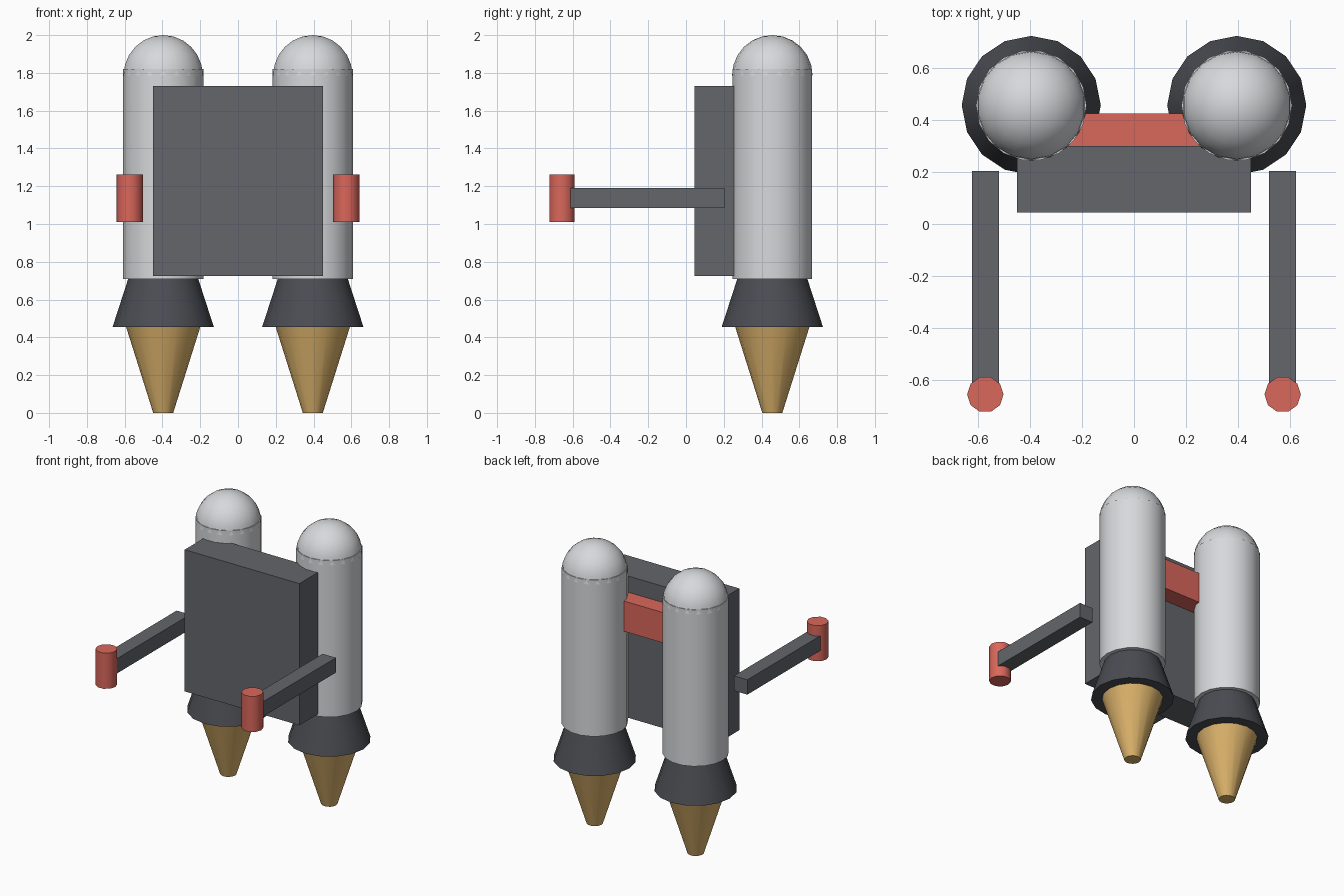
import bpy
import bmesh
from math import radians
from mathutils import Matrix, Vector

default = bpy.data.objects.get("Cube")
if default:
    bpy.data.objects.remove(default, do_unlink=True)


def material(name, rgb):
    mat = bpy.data.materials.new(name)
    mat.use_nodes = True
    color = (*rgb, 1.0)
    mat.diffuse_color = color
    mat.node_tree.nodes["Principled BSDF"].inputs["Base Color"].default_value = color
    return mat


LIGHT = material("light grey", (0.68, 0.69, 0.71))
SLATE = material("slate grey", (0.125, 0.133, 0.147))
DARK = material("dark grey", (0.07, 0.073, 0.085))
RED = material("coral red", (0.70, 0.135, 0.105))
GOLD = material("flame gold", (0.70, 0.44, 0.145))


def finish(name, bm, mat, smooth=False):
    mesh = bpy.data.meshes.new(name)
    bm.to_mesh(mesh)
    bm.free()
    mesh.materials.append(mat)
    obj = bpy.data.objects.new(name, mesh)
    bpy.context.collection.objects.link(obj)
    if smooth:
        bpy.ops.object.select_all(action="DESELECT")
        obj.select_set(True)
        bpy.context.view_layer.objects.active = obj
        bpy.ops.object.shade_smooth_by_angle(angle=radians(40))
    return obj


def box(name, low, high, mat):
    low, high = Vector(low), Vector(high)
    bm = bmesh.new()
    place = Matrix.Translation((low + high) / 2) @ Matrix.Diagonal((*(high - low), 1))
    bmesh.ops.create_cube(bm, size=1, matrix=place)
    return finish(name, bm, mat)


def cone(name, x, y, bottom, top, r_bottom, r_top, sides, mat):
    bm = bmesh.new()
    place = Matrix.Translation((x, y, (bottom + top) / 2)) @ Matrix.Rotation(radians(90), 4, "Z")
    bmesh.ops.create_cone(bm, cap_ends=True, segments=sides, radius1=r_bottom,
                          radius2=r_top, depth=top - bottom, matrix=place)
    return finish(name, bm, mat, True)


def dome(name, x, y, z, radius, mat):
    # upper part of a sphere, open where it sits inside the tank
    bm = bmesh.new()
    bmesh.ops.create_uvsphere(bm, u_segments=18, v_segments=12, radius=radius,
                              matrix=Matrix.Translation((x, y, z)))
    hidden = [v for v in bm.verts if v.co.z < z - 0.01]
    bmesh.ops.delete(bm, geom=hidden, context="VERTS")
    return finish(name, bm, mat, True)


# Back plate and the brace joining the tanks
box("back_plate", (-0.45, 0.045, 0.725), (0.45, 0.30, 1.73), SLATE)
box("tank_brace", (-0.36, 0.29, 1.40), (0.36, 0.425, 1.615), RED)

TANK_Y = 0.457
for side, s in (("left", 1), ("right", -1)):
    # Rocket tank, nozzle and flame
    x = s * 0.396
    cone(side + "_tank", x, TANK_Y, 0.71, 1.82, 0.213, 0.213, 18, LIGHT)
    dome(side + "_tank_dome", x, TANK_Y, 1.787, 0.213, LIGHT)
    cone(side + "_nozzle", x, TANK_Y, 0.455, 0.72, 0.268, 0.182, 16, DARK)
    cone(side + "_flame", x, TANK_Y, 0.0, 0.46, 0.053, 0.198, 16, GOLD)

    # Control arm and hand grip
    inner, outer = sorted((s * 0.52, s * 0.625))
    box(side + "_control_arm", (inner, -0.617, 1.085), (outer, 0.205, 1.19), SLATE)
    cone(side + "_hand_grip", s * 0.573, -0.657, 1.01, 1.263, 0.07, 0.07, 10, RED)
